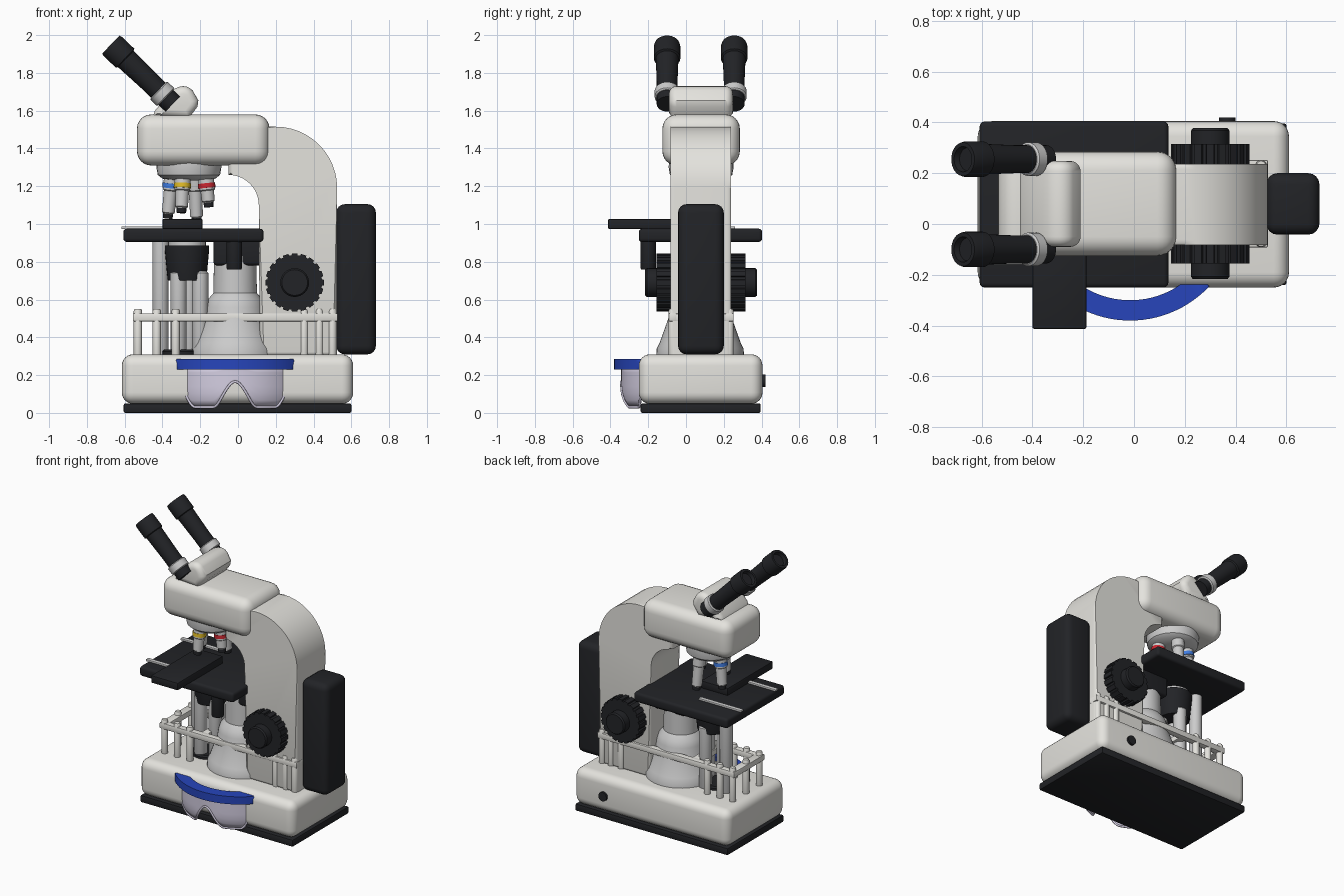
import bpy, bmesh
from math import sin, cos, pi, radians
from mathutils import Vector, Matrix

if "Cube" in bpy.data.objects:
    bpy.data.objects.remove(bpy.data.objects["Cube"])

COLORS = {"cream": (.78, .77, .73), "dark": (.016, .017, .02), "blue": (.02, .06, .5),
          "lavender": (.66, .62, .76), "red": (.6, .02, .03), "yellow": (.75, .5, .02),
          "sky": (.05, .2, .75)}
mats = {}
MID = 0.08          # the microscope's own symmetry plane in y


def finish(name, bm, color=None, angle=35):
    bmesh.ops.recalc_face_normals(bm, faces=bm.faces)
    me = bpy.data.meshes.new(name)
    bm.to_mesh(me)
    bm.free()
    me.polygons.foreach_set("use_smooth", [True] * len(me.polygons))
    me.set_sharp_from_angle(angle=radians(angle))
    ob = bpy.data.objects.new(name, me)
    bpy.context.collection.objects.link(ob)
    if color:
        if color not in mats:
            mats[color] = bpy.data.materials.new(color)
            mats[color].diffuse_color = (*COLORS[color], 1)
        me.materials.append(mats[color])
    return ob


def box(name, x, y, z, bevel=0, color=None, seg=4):
    bm = bmesh.new()
    bmesh.ops.create_cube(bm, size=1)
    for v in bm.verts:
        v.co = [(a + b) / 2 + c * (b - a) for (a, b), c in zip((x, y, z), v.co)]
    if bevel:
        bmesh.ops.bevel(bm, geom=bm.edges[:], offset=bevel, segments=seg, profile=.5, affect='EDGES')
    return finish(name, bm, color)


def prism(name, pts, d0, d1, axis, bevel=0, color=None, seg=3):
    """Extrude a closed outline: xz outline along y, or xy outline along z."""
    bm = bmesh.new()
    put = (lambda p, d: (p[0], d, p[1])) if axis == 'y' else (lambda p, d: (p[0], p[1], d))
    a = [bm.verts.new(put(p, d0)) for p in pts]
    b = [bm.verts.new(put(p, d1)) for p in pts]
    caps = [bm.faces.new(a), bm.faces.new(b)]
    for i in range(len(pts)):
        j = (i + 1) % len(pts)
        bm.faces.new((a[i], a[j], b[j], b[i]))
    if bevel:
        rim = list({e for f in caps for e in f.edges})
        bmesh.ops.bevel(bm, geom=rim, offset=bevel, segments=seg, profile=.5, affect='EDGES')
    return finish(name, bm, color)


def lathe(name, profile, loc, direction=(0, 0, 1), color=None, seg=32):
    """Spin (radius, height) pairs about an axis through loc."""
    bm = bmesh.new()
    rings = [[bm.verts.new((r * cos(2 * pi * i / seg), r * sin(2 * pi * i / seg), h))
              for i in range(seg)] for r, h in profile]
    for p, q in zip(rings, rings[1:]):
        for i in range(seg):
            j = (i + 1) % seg
            bm.faces.new((p[i], p[j], q[j], q[i]))
    bm.faces.new(rings[0])
    bm.faces.new(rings[-1])
    rot = Vector(direction).to_track_quat('Z', 'Y').to_matrix().to_4x4()
    bm.transform(Matrix.Translation(loc) @ rot)
    return finish(name, bm, color)


def arc(cx, cy, r, a0, a1, n=12):
    return [(cx + r * cos(radians(a0 + (a1 - a0) * i / n)),
             cy + r * sin(radians(a0 + (a1 - a0) * i / n))) for i in range(n + 1)]


def rod(name, x, y, z0, z1, r, color=None, seg=20):
    lathe(name, [(r * .9, z0), (r, z0 + .01), (r, z1 - .01), (r * .8, z1)], (x, y, 0), color=color, seg=seg)


# Base with dark foot pad, lamp disc and power socket
box("base_pad", (-.605, .6), (-.24, .395), (0, .05), .008, "dark", 2)
box("base", (-.615, .61), (-.25, .405), (.048, .31), .06, "cream", 6)
lathe("base_lamp", [(.1, .3), (.1, .325), (.09, .335)], (-.3, MID, 0), color="dark")
lathe("power_socket", [(.032, 0), (.032, .03)], (.367, .39, .17), (0, 1, 0), "dark")

# Curved arm and rear battery box
arm = [(.525, .3)] + arc(.2, 1.19, .325, 0, 90) + [(-.05, 1.515)] + arc(-.05, 1.1, .16, 90, 0) + [(.115, .3)]
prism("arm", arm, -.083, .237, 'y', .022, "cream")
box("rear_box", (.52, .73), (-.042, .2), (.31, 1.105), .045, "dark")

# Head and eyepiece block
box("head", (-.535, .167), (-.125, .285), (1.31, 1.58), .075, "cream", 6)
block = [(-.45, 1.57), (-.44, 1.6), (-.34, 1.715)] + arc(-.29, 1.665, .065, 110, 40, 4) + [(-.21, 1.655), (-.215, 1.62), (-.26, 1.56)]
prism("eyepiece_block", block, -.09, .248, 'y', .04, "cream", 5)

# Two eyepieces at 45 degrees
for side, y in (("left", -.1), ("right", .255)):
    start, d = (-.345, y, 1.635), (-1, 0, .96)
    lathe(f"eyepiece_{side}", [(.055, 0), (.055, .17), (.06, .34), (.06, .345), (.07, .35), (.07, .44),
                               (.066, .455), (.05, .455), (.045, .43)], start, d, "dark")
    lathe(f"eyepiece_collar_{side}", [(.058, .05), (.066, .056), (.066, .1), (.058, .106)], start, d)

# Turret with four tilted objectives
TX = -.26
lathe("turret", [(.17, 1.33), (.172, 1.3), (.165, 1.26), (.14, 1.24), (.05, 1.23)], (TX, MID, 0))
for name, ang, length, band in (("red", -20, .15, "red"), ("yellow", -110, .18, "yellow"),
                                ("blue", 160, .21, "sky"), ("plain", 70, .23, None)):
    c, s = cos(radians(ang)), sin(radians(ang))
    top, d = (TX + .095 * c, MID + .095 * s, 1.25), (.11 * c, .11 * s, -1)
    lathe(f"objective_{name}", [(.042, -.02), (.042, .07), (.036, .075), (.034, length - .02),
                                (.027, length - .015), (.025, length)], top, d, seg=24)
    lathe(f"objective_tip_{name}", [(.027, length - .012), (.025, length + .012)], top, d, "dark", 24)
    if band:
        lathe(f"objective_band_{name}", [(.046, .035), (.046, .06)], top, d, band, 24)

# Stage, sliding holder and spring clips
box("stage", (-.607, .135), (-.25, .403), (.905, .975), .018, "dark", 3)
box("slide_holder", (-.4, -.187), (-.413, .1), (.973, 1.027), .008, "dark", 2)
for i, y in enumerate((-.145, .245)):
    box(f"stage_clip_{i}", (-.617, -.28), (y - .015, y + .015), (.973, .988), .004, None, 2)
box("stage_bracket", (-.13, .2), (-.03, .19), (.78, .935), .02, "dark", 3)
rod("stage_drive_knob", -.02, -.2, .76, .92, .042, "dark")

# Condenser under the stage with its support tubes
lathe("condenser", [(.1, .7), (.103, .71), (.117, .86), (.117, .885)], (-.27, MID, 0), color="dark")
lathe("condenser_ring", [(.1, .88), (.1, .91)], (-.27, MID, 0))
for i, (x, y, z) in enumerate(((-.41, .13, .93), (-.315, .03, .75), (-.2, .03, .75), (-.26, .15, .75))):
    rod(f"support_tube_{i}", x, y, .305, z, .043)

# Flared central column
lathe("central_column", [(.232, .3), (.23, .34), (.215, .37), (.165, .51), (.158, .56), (.145, .6), (.115, .635),
                         (.112, .83)], (-.015, .075, 0), seg=48)

# Rail rack: rectangular frame on pegs
for i, y in enumerate((-.07, .23)):
    box(f"rack_rail_{i}", (-.557, .527), (y - .022, y + .022), (.485, .527), .005, "cream", 2)
    for j, x in enumerate((-.53, -.43, -.33, .35, .43, .5)):
        rod(f"rack_peg_{i}_{j}", x, y, .3, .55, .022, "cream", 16)
for i, (x0, x1) in enumerate(((-.557, -.5), (-.25, -.2), (.49, .527))):
    box(f"rack_cross_{i}", (x0, x1), (-.09, .25), (.486, .526), .004, "cream", 2)
rod("rack_peg_end", -.53, MID, .3, .55, .022, "cream", 16)

# Ribbed coarse and fine focus knobs on both sides
for side, sg in (("front", -1), ("back", 1)):
    outline = []
    for i in range(20):
        for f, r in ((-.3, .155), (.3, .155), (.36, .145), (.64, .145)):
            a = 2 * pi * (i + f) / 20
            outline.append((.3 + r * cos(a), .69 + r * sin(a)))
    prism(f"coarse_knob_{side}", outline, MID + sg * .1, MID + sg * .235, 'y', 0, "dark")
    lathe(f"fine_knob_{side}", [(.076, .2), (.076, .287), (.068, .297)], (.3, MID, .69), (0, sg, 0), "dark")

# Safety goggles leaning on the front: curved bar, lens with nose notch, rim
GX, GY = -.015, .047
bar = arc(GX, GY, .427, 220, 320, 28) + arc(GX, GY, .347, 320, 220, 28)
prism("goggle_bar", bar, .23, .285, 'z', .018, "blue")


def lens_bottom(u):
    a = abs(u)
    if a < .42:
        return .03 + .135 * (.5 + .5 * cos(pi * a / .42))
    return .03 + .11 * max(0, (a - .8) / .2) ** 2


bm = bmesh.new()
N, M, rows, rim_pts = 56, 6, [], []
for i in range(N + 1):
    u = -1 + 2 * i / N
    col = []
    for k in range(M + 1):
        z = .25 + (lens_bottom(u) - .25) * k / M
        r = .39 - .03 * max(0, (.12 - z) / .1) ** 2
        a = radians(270 + 47 * u * (1 - .06 * (k / M) ** 2))
        col.append(bm.verts.new((GX + r * cos(a), GY + r * sin(a), z)))
    rim_pts.append(col[-1].co.copy())
    rows.append(col)
for p, q in zip(rows, rows[1:]):
    for k in range(M):
        bm.faces.new((p[k], q[k], q[k + 1], p[k + 1]))
lens = finish("goggle_lens", bm, "lavender")
lens.modifiers.new("thickness", 'SOLIDIFY').thickness = .01

cu = bpy.data.curves.new("goggle_rim", 'CURVE')
cu.dimensions, cu.bevel_depth, cu.bevel_resolution = '3D', .007, 2
sp = cu.splines.new('POLY')
sp.points.add(len(rim_pts) - 1)
for p, co in zip(sp.points, rim_pts):
    p.co = (*co, 1)
cu.materials.append(mats["lavender"])
bpy.context.collection.objects.link(bpy.data.objects.new("goggle_rim", cu))

for m in bpy.data.materials:
    if m.users and not m.is_grease_pencil:
        m.use_nodes = True
        m.node_tree.nodes["Principled BSDF"].inputs["Base Color"].default_value = m.diffuse_color
